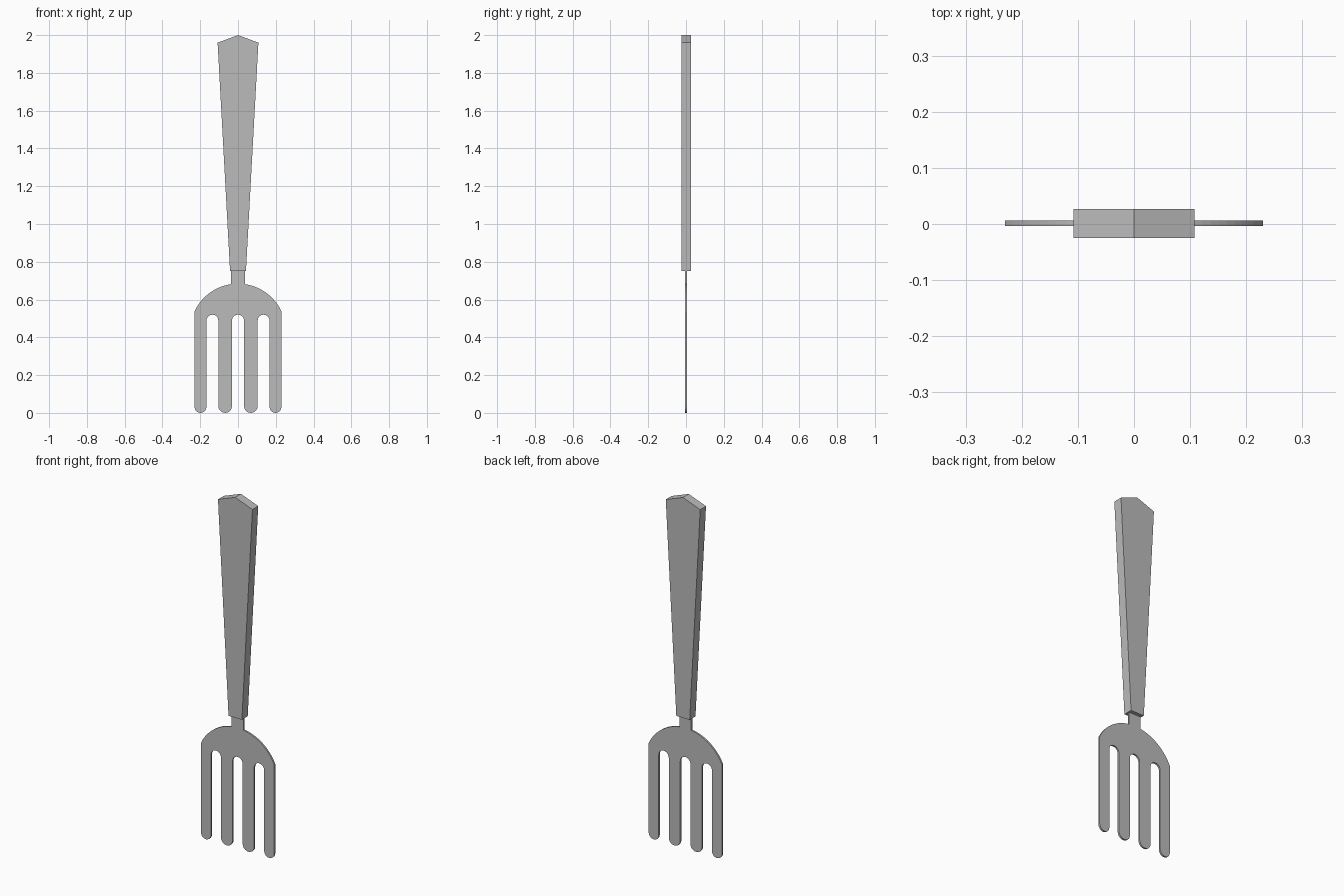
import bpy
import bmesh
from math import sin, cos, acos, pi

cube = bpy.data.objects.get("Cube")
if cube:
    bpy.data.objects.remove(cube, do_unlink=True)

grey = bpy.data.materials.new("plain grey")
grey.use_nodes = True
COLOUR = (0.5, 0.5, 0.5, 1)
grey.diffuse_color = COLOUR
grey.node_tree.nodes["Principled BSDF"].inputs["Base Color"].default_value = COLOUR


def arc(cx, cz, rx, rz, start, end, steps=10):
    """Points along an elliptical arc in the front plane."""
    angles = [start + (end - start) * i / steps for i in range(steps + 1)]
    return [(cx + rx * cos(a), cz + rz * sin(a)) for a in angles]


def plate(name, half, y_front, y_back):
    """Mirror a right-hand outline about the centre line and extrude it."""
    mirrored = [(-x, z) for x, z in reversed(half) if x > 1e-5]
    bm = bmesh.new()
    face = bm.faces.new([bm.verts.new((x, y_front, z)) for x, z in half + mirrored])
    extruded = bmesh.ops.extrude_face_region(bm, geom=[face])["geom"]
    verts = [g for g in extruded if isinstance(g, bmesh.types.BMVert)]
    bmesh.ops.translate(bm, verts=verts, vec=(0, y_back - y_front, 0))
    bmesh.ops.recalc_face_normals(bm, faces=bm.faces)
    mesh = bpy.data.meshes.new(name)
    bm.to_mesh(mesh)
    bm.free()
    mesh.materials.append(grey)
    obj = bpy.data.objects.new(name, mesh)
    bpy.context.scene.collection.objects.link(obj)
    return obj


# Tapered handle with a shallow pointed end
plate("handle", [(0, 2), (0.108, 1.96), (0.042, 0.75), (0, 0.75)], -0.025, 0.027)

# Flat head: neck, curved shoulder, then tines and slots working inwards
NECK, EDGE = 0.037, 0.23
SHOULDER_R, SHOULDER_Z = 0.254, 0.43
SLOT_TOP = 0.52
outline = [(NECK, 0.76)]
outline += arc(0, SHOULDER_Z, SHOULDER_R, SHOULDER_R,
               acos(NECK / SHOULDER_R), acos(EDGE / SHOULDER_R), 14)


def tine_tip(outer, inner):
    r = (outer - inner) / 2
    return arc((outer + inner) / 2, r, r, r, 0, -pi)


def slot_end(outer, inner, end=pi):
    r = (outer - inner) / 2
    return arc((outer + inner) / 2, SLOT_TOP - r, r, r, 0, end)


outline += tine_tip(EDGE, 0.167)
outline += slot_end(0.167, 0.104)
outline += tine_tip(0.104, 0.032)
outline += slot_end(0.032, -0.032, pi / 2)
plate("fork_head", outline, -0.004, 0.006)
